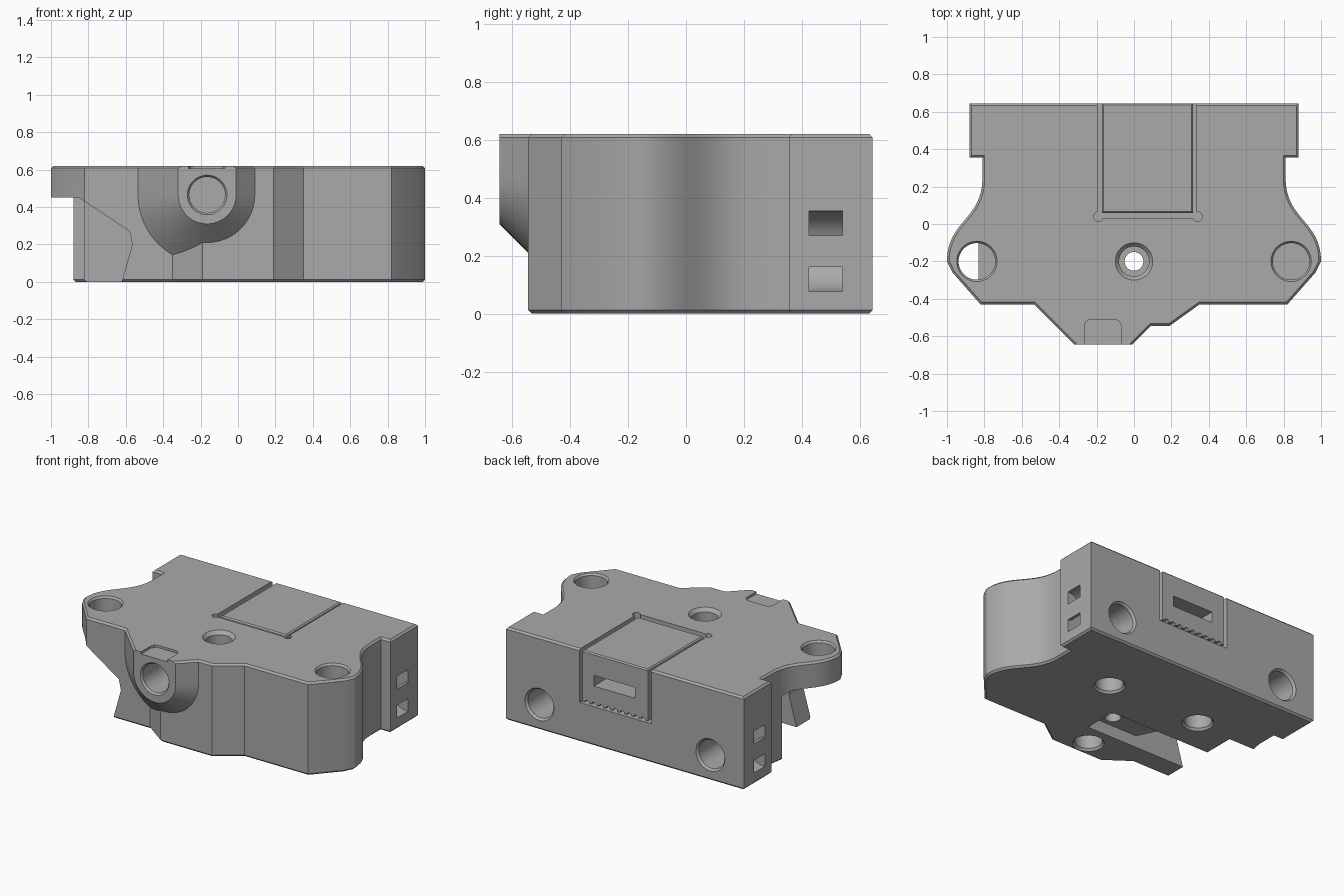
import bpy, bmesh, math
from mathutils import Vector

old = bpy.data.objects.get("Cube")
if old:
    bpy.data.objects.remove(old, do_unlink=True)

TOP = 0.62
BACK = 0.645

grey = bpy.data.materials.new("matte grey")
grey.use_nodes = True
grey.diffuse_color = (0.4, 0.4, 0.4, 1)
grey.node_tree.nodes["Principled BSDF"].inputs["Base Color"].default_value = (0.4, 0.4, 0.4, 1)


def loft(name, rings, bevel_rule=None, width=0.012):
    """Skin equal-sized rings into a closed solid, optionally chamfering edges."""
    bm = bmesh.new()
    loops = [[bm.verts.new(p) for p in ring] for ring in rings]
    n = len(loops[0])
    for a, b in zip(loops, loops[1:]):
        for i in range(n):
            j = (i + 1) % n
            bm.faces.new((a[i], a[j], b[j], b[i]))
    bm.faces.new(loops[0])
    bm.faces.new(loops[-1])
    bmesh.ops.recalc_face_normals(bm, faces=bm.faces)
    if bevel_rule:
        edges = [e for e in bm.edges if bevel_rule(*[v.co for v in e.verts])]
        bmesh.ops.bevel(bm, geom=edges, offset=width, segments=1, affect='EDGES')
    mesh = bpy.data.meshes.new(name)
    bm.to_mesh(mesh)
    bm.free()
    mesh.materials.append(grey)
    ob = bpy.data.objects.new(name, mesh)
    bpy.context.collection.objects.link(ob)
    return ob


def prism(name, points, axis, lo, hi, **kw):
    """Extrude a flat profile along y or z."""
    place = {'y': lambda p, t: (p[0], t, p[1]), 'z': lambda p, t: (p[0], p[1], t)}[axis]
    return loft(name, [[place(p, t) for p in points] for t in (lo, hi)], **kw)


def box(name, x, y, z, **kw):
    pts = [(x[0], y[0]), (x[1], y[0]), (x[1], y[1]), (x[0], y[1])]
    return prism(name, pts, 'z', z[0], z[1], **kw)


def round_tool(origin, direction, profile, n=40):
    """Turned cutter: profile lists (radius, depth) going into the part."""
    d = Vector(direction)
    u = d.orthogonal().normalized()
    v = d.cross(u)
    angles = [math.tau * i / n for i in range(n)]
    return loft("cutter", [[Vector(origin) + d * t + (u * math.cos(a) + v * math.sin(a)) * r
                            for a in angles] for r, t in profile])


def combine(target, tool, operation='DIFFERENCE'):
    tool.hide_render = True
    mod = target.modifiers.new("combine", 'BOOLEAN')
    mod.operation = operation
    mod.solver = 'EXACT'
    mod.object = tool
    bpy.context.view_layer.objects.active = target
    bpy.ops.object.modifier_apply(modifier=mod.name)
    bpy.data.objects.remove(tool, do_unlink=True)


def drill(target, origin, direction, radius, depth, lip=0.012):
    combine(target, round_tool(origin, direction, [
        (radius + lip, -0.03), (radius + lip, 0), (radius, lip + 0.003), (radius, depth)]))


# Main body: mirrored outline with flowing ears
def ear_curve(t):
    s = 1 - t
    b = (s**3, 3 * s * s * t, 3 * s * t * t, t**3)
    return (sum(k * x for k, x in zip(b, (0.81, 0.81, 1.0, 1.0))),
            sum(k * y for k, y in zip(b, (0.25, 0.02, 0.02, -0.2))))


half = [(0.88, BACK), (0.88, 0.355), (0.81, 0.355)]
half += [ear_curve(i / 16) for i in range(17)]
half += [(0.97, -0.26), (0.82, -0.43), (0.35, -0.43), (0.19, -0.545)]
outline = half + [(-x, y) for x, y in reversed(half)]
body = prism("main_body", outline, 'z', 0, TOP,
             bevel_rule=lambda a, b: abs(a.z - b.z) < 0.001)

# Flared front boss with a U-shaped section
BX, BZ = -0.165, 0.465


def u_section(y, r):
    arc = [math.pi + math.pi * i / 24 for i in range(25)]
    pts = [(BX + r * math.cos(a), y, BZ + r * math.sin(a)) for a in arc]
    return [(BX - r, y, TOP)] + pts + [(BX + r, y, TOP)]


boss = loft("front_boss", [u_section(-BACK, 0.155), u_section(-0.40, 0.40)],
            bevel_rule=lambda a, b: min(a.z, b.z) > 0.61 and abs(a.y - b.y) > 0.1)
combine(body, boss, 'UNION')

# Open space below one ear, with a channel running to the middle
under = [(-1.2, -0.1), (-1.2, 0.45), (-0.85, 0.45), (-0.58, 0.27), (-0.565, 0.2), (-0.65, -0.1)]
combine(body, prism("cutter", under, 'y', -0.8, 0.16))
channel = [(0.14, -0.1), (0.12, 0.08), (-0.25, 0.08), (-0.62, 0.29), (-0.68, -0.1)]
combine(body, prism("cutter", channel, 'y', -0.28, -0.05))

# Pocket for the latch block, with relieved corners
combine(body, box("cutter", (-0.195, 0.335), (0.03, 0.8), (0.262, 0.8)))
for x in (-0.19, 0.34):
    combine(body, round_tool((x, 0.04, 0.8), (0, 0, -1), [(0.025, 0), (0.025, 0.53)], 20))

# Screw holes in the top, back, underside and boss
for side in (-1, 1):
    drill(body, (side * 0.84, -0.2, TOP), (0, 0, -1), 0.098, TOP - 0.437, 0.01)
    drill(body, (side * 0.632, BACK, 0.17), (0, -1, 0), 0.095, 0.3)
    drill(body, (side * 0.35, 0.185, 0), (0, 0, 1), 0.085, 0.2)
drill(body, (0, -0.43, 0), (0, 0, 1), 0.085, 0.15)
drill(body, (0, -0.2, TOP), (0, 0, -1), 0.08, 0.25, 0.02)
combine(body, round_tool((0, -0.2, 0.8), (0, 0, -1), [(0.05, 0), (0.05, 0.9)]))
drill(body, (BX, -BACK, BZ), (0, 1, 0), 0.096, 0.3, 0.01)

# Shallow rounded notch on top of the boss
notch = [(-0.265, -0.8), (-0.07, -0.8), (-0.07, -0.54), (-0.08, -0.52),
         (-0.10, -0.51), (-0.235, -0.51), (-0.255, -0.52), (-0.265, -0.54)]
combine(body, prism("cutter", notch, 'z', 0.605, 0.8))

# Curved strap tunnels joining the paired side slots
for side in (-1, 1):
    arc = [math.radians(-120 + 240 * i / 20) for i in range(21)]
    outer = [(0.14 * math.cos(a), 0.14 * math.sin(a)) for a in arc]
    inner = [(0.055 * math.cos(a), 0.055 * math.sin(a)) for a in reversed(arc)]
    ring = [(side * (0.88 - x), 0.215 + z) for x, z in outer + inner]
    combine(body, prism("cutter", ring, 'y', 0.425, 0.54))

# Latch block with a rear slot and a toothed lower lip
latch = box("latch_block", (-0.17, 0.315), (0.06, BACK), (0.275, TOP - 0.003), width=0.008,
            bevel_rule=lambda a, b: min(a.z, b.z) > 0.6)
combine(latch, box("cutter", (-0.075, 0.23), (0.35, 0.8), (0.4, 0.472)))
for i in range(9):
    combine(latch, round_tool((-0.135 + i * 0.052, 0.7, 0.272), (0, -1, 0),
                              [(0.018, 0), (0.018, 0.2)], 12))

# Narrow bridge holding the latch block at its base
box("latch_base", (-0.15, 0.295), (0.08, 0.44), (0.25, 0.28))

for ob in list(bpy.context.collection.objects):
    if ob.type == 'MESH' and ob.name in ("main_body", "latch_block", "latch_base"):
        bpy.ops.object.select_all(action='DESELECT')
        ob.select_set(True)
        bpy.context.view_layer.objects.active = ob
        bpy.ops.object.shade_smooth_by_angle(angle=math.radians(25))
